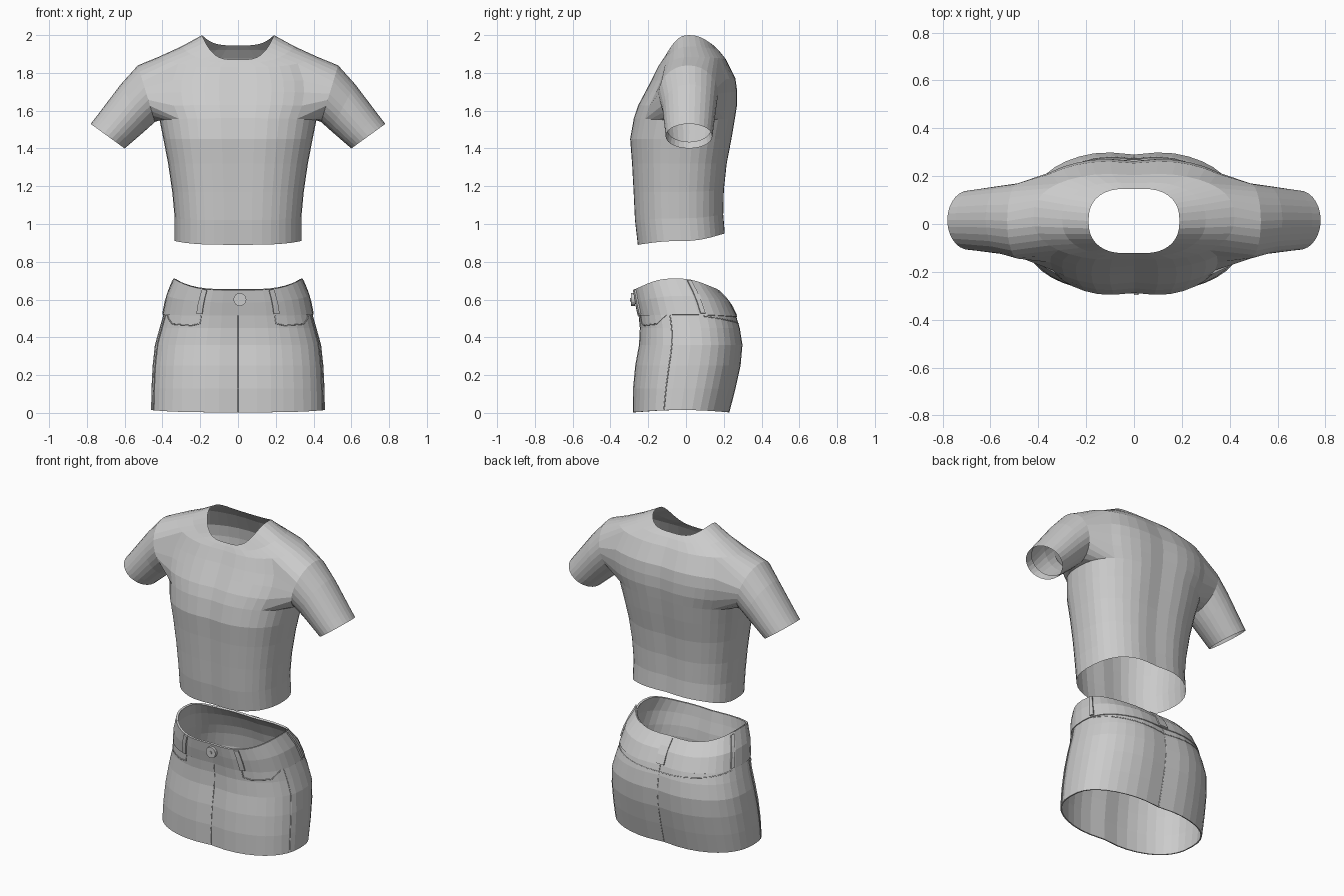
import bpy, bmesh, math
from mathutils import Vector

cube = bpy.data.objects.get("Cube")
if cube:
    bpy.data.objects.remove(cube, do_unlink=True)

grey = bpy.data.materials.new("cloth_grey")
grey.use_nodes = True
grey.diffuse_color = (0.6, 0.6, 0.6, 1)
grey.node_tree.nodes["Principled BSDF"].inputs["Base Color"].default_value = (0.6, 0.6, 0.6, 1)

N = 40          # columns around each garment
HALF = 5        # columns on each side of an armhole centre


def ring_point(row, theta):
    """Point on a rounded-box ring: half width, front y, back y, side/front/back z."""
    a, yf, yb, zs, zf, zb = row
    c, s = math.cos(theta), math.sin(theta)
    x = a * math.copysign(abs(c) ** 0.82, c)
    mid, half = (yf + yb) / 2, (yb - yf) / 2
    y = mid + half * math.copysign(abs(s) ** 0.82, s) * (1 - 0.06 * math.exp(-(x / 0.09) ** 2))
    z_end = zf if s < 0 else zb
    return Vector((x, y, z_end + (zs - z_end) * abs(c) ** 3))


def surface(rows, theta, t, off=0.0):
    """Point between rows, pushed outward by off."""
    i = min(int(t), len(rows) - 2)
    p = ring_point(rows[i], theta).lerp(ring_point(rows[i + 1], theta), t - i)
    return p + Vector((math.cos(theta), math.sin(theta), 0)) * off


def finish(name, bm, thickness=0.0):
    bmesh.ops.recalc_face_normals(bm, faces=bm.faces)
    mesh = bpy.data.meshes.new(name)
    bm.to_mesh(mesh)
    bm.free()
    mesh.materials.append(grey)
    ob = bpy.data.objects.new(name, mesh)
    bpy.context.collection.objects.link(ob)
    if thickness:
        mod = ob.modifiers.new("thickness", "SOLIDIFY")
        mod.thickness = thickness
        mod.offset = -1
    return ob


def grid_faces(bm, grid, closed):
    for lo, hi in zip(grid, grid[1:]):
        n = len(lo)
        for k in range(n if closed else n - 1):
            j = (k + 1) % n
            bm.faces.new((lo[k], lo[j], hi[j], hi[k]))


def patch(name, rows, th0, th1, t0, t1, nu, nv, off, thickness, closed=False):
    """Piece of cloth lying over a garment surface."""
    bm = bmesh.new()
    step = math.radians(th1 - th0) / nu
    grid = [[bm.verts.new(surface(rows, math.radians(th0) + step * k, t0 + (t1 - t0) * r / nv, off))
             for k in range(nu if closed else nu + 1)] for r in range(nv + 1)]
    grid_faces(bm, grid, closed)
    return finish(name, bm, thickness)


def seam(name, rows, path):
    """Thin stitched line following (angle, row) points."""
    curve = bpy.data.curves.new(name, "CURVE")
    curve.dimensions = "3D"
    curve.bevel_depth = 0.003
    curve.bevel_resolution = 0
    pts = []
    for (a0, t0), (a1, t1) in zip(path, path[1:]):
        for i in range(8):
            f = i / 8
            pts.append(surface(rows, math.radians(a0 + (a1 - a0) * f), t0 + (t1 - t0) * f))
    pts.append(surface(rows, math.radians(path[-1][0]), path[-1][1]))
    spline = curve.splines.new("POLY")
    spline.points.add(len(pts) - 1)
    for sp, p in zip(spline.points, pts):
        sp.co = (*p, 1)
    curve.materials.append(grey)
    bpy.context.collection.objects.link(bpy.data.objects.new(name, curve))


# Shirt: torso rings from hem to neckline
shirt_rows = [
    (.335, -.265, .215, .91, .89, .95),
    (.335, -.28, .207, 1.03, 1.02, 1.05),
    (.348, -.287, .21, 1.17, 1.17, 1.18),
    (.37, -.295, .225, 1.32, 1.32, 1.32),
    (.395, -.305, .25, 1.45, 1.45, 1.45),
    (.415, -.285, .268, 1.55, 1.56, 1.56),
    (.45, -.26, .278, 1.62, 1.63, 1.63),
    (.465, -.222, .278, 1.69, 1.7, 1.7),
    (.46, -.19, .268, 1.76, 1.76, 1.77),
    (.42, -.155, .215, 1.885, 1.83, 1.875),
    (.3, -.14, .18, 1.94, 1.855, 1.92),
    (.19, -.13, .155, 2.0, 1.87, 1.945),
]
ARMPIT, SHOULDER = 5, 9
bm = bmesh.new()
grid = [[bm.verts.new(ring_point(row, math.tau * k / N)) for k in range(N)] for row in shirt_rows]
grid_faces(bm, grid, True)

# Sleeves: open an armhole on each side and carry its edge down the arm
# top x, top z, bottom x, bottom z, front y, back y
sleeve_rings = [
    (.53, 1.84, .44, 1.54, -.145, .17),
    (.62, 1.74, .49, 1.495, -.125, .16),
    (.745, 1.575, .565, 1.43, -.112, .145),
    (.78, 1.53, .6, 1.4, -.108, .14),
    (.74, 1.57, .572, 1.435, -.1, .132),
]
for centre, side in ((0, 1), (N // 2, -1)):
    def vert(r, k):
        return grid[r][(centre + k) % N]
    inner = [vert(r, k) for r in range(ARMPIT + 1, SHOULDER) for k in range(1 - HALF, HALF)]
    loop = [vert(SHOULDER, k) for k in range(HALF + 1)]
    loop += [vert(r, HALF) for r in range(SHOULDER - 1, ARMPIT, -1)]
    loop += [vert(ARMPIT, k) for k in range(HALF, -HALF - 1, -1)]
    loop += [vert(r, -HALF) for r in range(ARMPIT + 1, SHOULDER)]
    loop += [vert(SHOULDER, k) for k in range(-HALF, 0)]
    bmesh.ops.delete(bm, geom=inner, context="VERTS")
    rings = [loop]
    for tx, tz, bx, bz, yf, yb in sleeve_rings:
        ring = []
        for j in range(len(loop)):
            phi = math.tau * j / len(loop)
            u = (1 + math.cos(phi)) / 2
            ring.append(bm.verts.new((side * (bx + (tx - bx) * u),
                                      (yf + yb) / 2 + side * math.sin(phi) * (yb - yf) / 2,
                                      bz + (tz - bz) * u)))
        rings.append(ring)
    grid_faces(bm, rings, True)
finish("shirt", bm)

# Skirt
skirt_rows = [
    (.46, -.288, .237, .015, .003, .003),
    (.458, -.288, .27, .13, .13, .13),
    (.452, -.277, .297, .25, .25, .25),
    (.44, -.257, .307, .36, .36, .36),
    (.415, -.253, .293, .45, .45, .45),
    (.395, -.26, .275, .52, .515, .51),
    (.375, -.275, .235, .62, .585, .59),
    (.337, -.285, .17, .712, .65, .655),
]
patch("skirt", skirt_rows, 0, 360, 0, 7, N, 7, 0, 0.008, True)
patch("waistband", skirt_rows, 0, 360, 5, 7, N, 2, 0.005, 0.012, True)

# Belt loops
for i, angle in enumerate((-64, -116, 14, 166, 90)):
    patch(f"belt_loop_{i + 1}", skirt_rows, angle - 2.5, angle + 2.5, 5.1, 6.95, 1, 3, 0.014, 0.009)

# Seams: fly, back, sides, pockets and yoke
seam("fly_seam", skirt_rows, [(-90, 0), (-90, 5)])
seam("back_seam", skirt_rows, [(90, 0), (90, 5)])
seam("yoke_seam", skirt_rows, [(14, 4.9), (90, 4.3), (166, 4.9)])
pocket = [(-65, 5), (-65, 4.35), (-58, 4.2), (-35, 4.3), (-20, 5)]
for label, flip in (("left", False), ("right", True)):
    def turn(path):
        return [(-180 - a if flip else a, t) for a, t in path]
    seam(label + "_side_seam", skirt_rows, turn([(-16, 0), (-16, 5)]))
    seam(label + "_pocket_seam", skirt_rows, turn(pocket))

# Button: a disc with a small centre stud
for name, radius, y in (("button", .034, -.28), ("button_stud", .009, -.286)):
    bpy.ops.mesh.primitive_cylinder_add(vertices=16, radius=radius, depth=.02,
                                        location=(.01, y, .6), rotation=(math.pi / 2, 0, 0))
    disc = bpy.context.object
    disc.name = name
    disc.data.materials.append(grey)
